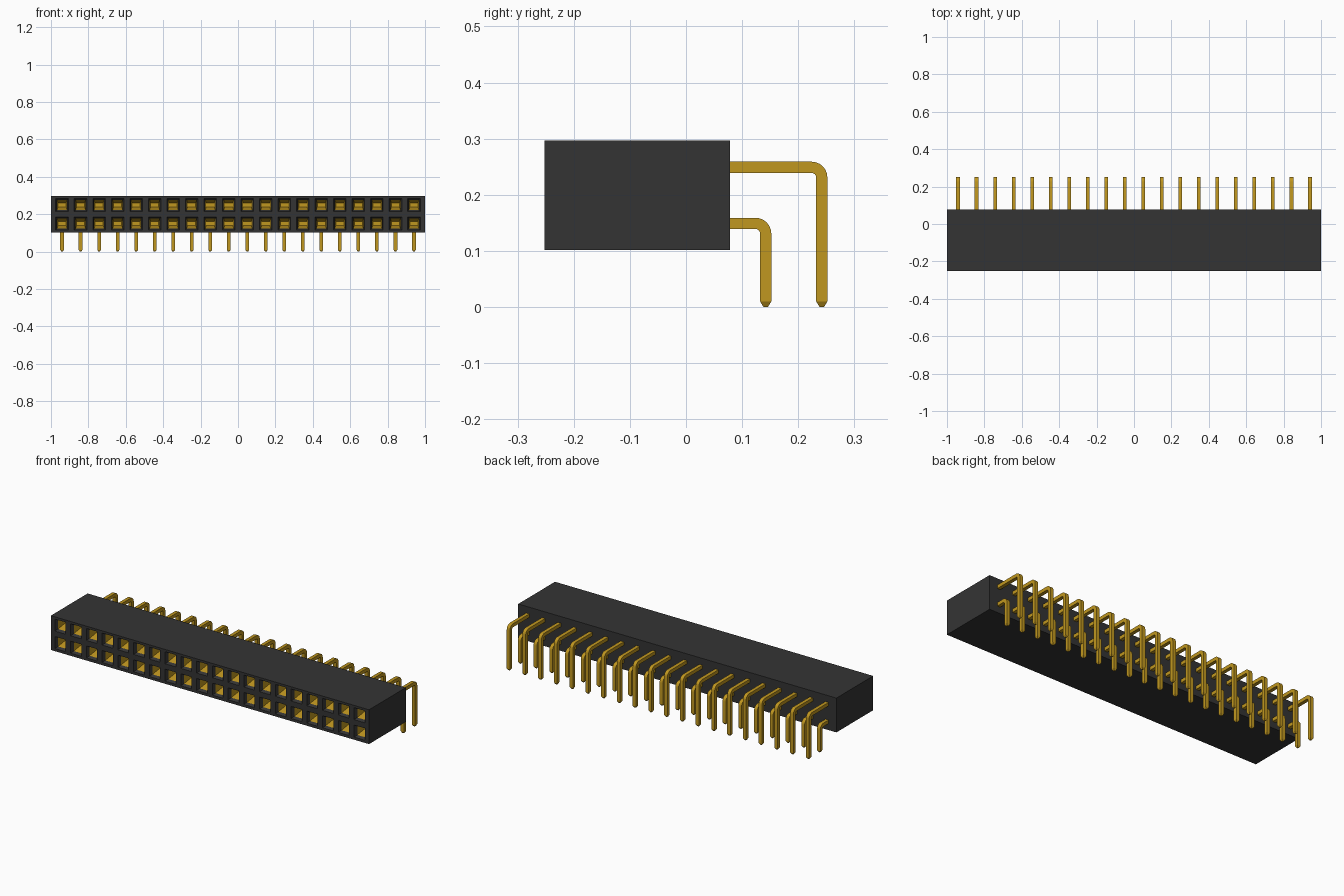
import bpy, bmesh, math
from mathutils import Vector

cube = bpy.data.objects.get("Cube")
if cube:
    bpy.data.objects.remove(cube, do_unlink=True)

COLUMNS, PITCH = 20, 0.099
X0 = -PITCH * (COLUMNS - 1) / 2            # first column
ROWS = (0.151, 0.250)                      # row centre heights
FRONT, BACK, BOTTOM, TOP = -0.252, 0.078, 0.102, 0.297


def material(name, rgb):
    m = bpy.data.materials.new(name)
    m.use_nodes = True
    m.diffuse_color = (*rgb, 1)
    m.node_tree.nodes["Principled BSDF"].inputs["Base Color"].default_value = (*rgb, 1)
    return m


black = material("black plastic", (0.034, 0.034, 0.034))
gold = material("gold metal", (0.53, 0.31, 0.014))


def make_object(name, bm, mats):
    bmesh.ops.recalc_face_normals(bm, faces=bm.faces)
    mesh = bpy.data.meshes.new(name)
    bm.to_mesh(mesh)
    bm.free()
    for m in mats:
        mesh.materials.append(m)
    ob = bpy.data.objects.new(name, mesh)
    bpy.context.collection.objects.link(ob)
    return ob


# Housing: a front grid extruded back, every second cell becomes a socket
HOLE = 0.034
xs, zs = [-1.0], [BOTTOM]
for i in range(COLUMNS):
    xs += [X0 + i * PITCH - HOLE, X0 + i * PITCH + HOLE]
for z in ROWS:
    zs += [z - HOLE, z + HOLE]
xs.append(1.0)
zs.append(TOP)

bm = bmesh.new()
grid = [[bm.verts.new((x, FRONT, z)) for z in zs] for x in xs]
sockets = []
for i in range(len(xs) - 1):
    for j in range(len(zs) - 1):
        f = bm.faces.new((grid[i][j], grid[i + 1][j], grid[i + 1][j + 1], grid[i][j + 1]))
        if i % 2 and j % 2:
            sockets.append(f)
ext = bmesh.ops.extrude_face_region(bm, geom=bm.faces[:], use_keep_orig=True)
new_verts = [g for g in ext["geom"] if isinstance(g, bmesh.types.BMVert)]
bmesh.ops.translate(bm, verts=new_verts, vec=(0, BACK - FRONT, 0))
bmesh.ops.recalc_face_normals(bm, faces=bm.faces)

# Black lead-in funnel, then gold contact walls closing towards the back
bmesh.ops.inset_individual(bm, faces=sockets, thickness=0.010, depth=-0.018)
old = set(bm.faces) - set(sockets)
inner = bmesh.ops.extrude_discrete_faces(bm, faces=sockets)["faces"]
for f in inner:
    c = f.calc_center_median()
    for v in f.verts:
        d = v.co - c
        v.co = c + Vector((d.x * 0.8, 0.08, d.z * 0.4))
for f in bm.faces:
    if f not in old:
        f.material_index = 1
make_object("socket_housing", bm, (black, gold))


# Bent square pins: one profile swept through a right angle, arrayed per row
def pin_row(name, z_row, y_leg, half=0.010, radius=0.018, steps=6):
    path = [(BACK - 0.005, z_row, math.pi / 2, half)]
    for s in range(steps + 1):
        a = math.pi / 2 * (1 - s / steps)
        path.append((y_leg - radius + radius * math.cos(a),
                     z_row - radius + radius * math.sin(a), a, half))
    path += [(y_leg, 0.010, 0, half), (y_leg, 0.0, 0, 0.004)]   # tapered tip
    bm = bmesh.new()
    rings = []
    for y, z, a, h in path:
        n = Vector((0, math.cos(a), math.sin(a))) * h
        rings.append([bm.verts.new(Vector((X0 + sx * h, y, z)) + n * sn)
                      for sx, sn in ((-1, -1), (1, -1), (1, 1), (-1, 1))])
    for r, q in zip(rings, rings[1:]):
        for k in range(4):
            bm.faces.new((r[k], r[(k + 1) % 4], q[(k + 1) % 4], q[k]))
    bm.faces.new(rings[0])
    bm.faces.new(rings[-1])
    ob = make_object(name, bm, (gold,))
    bpy.ops.object.select_all(action='DESELECT')
    ob.select_set(True)
    bpy.context.view_layer.objects.active = ob
    bpy.ops.object.shade_smooth_by_angle(angle=math.radians(25))
    arr = ob.modifiers.new("columns", 'ARRAY')
    arr.count = COLUMNS
    arr.use_relative_offset = False
    arr.use_constant_offset = True
    arr.constant_offset_displace = (PITCH, 0, 0)


pin_row("lower_pins", 0.149, 0.142)
pin_row("upper_pins", 0.249, 0.242)
